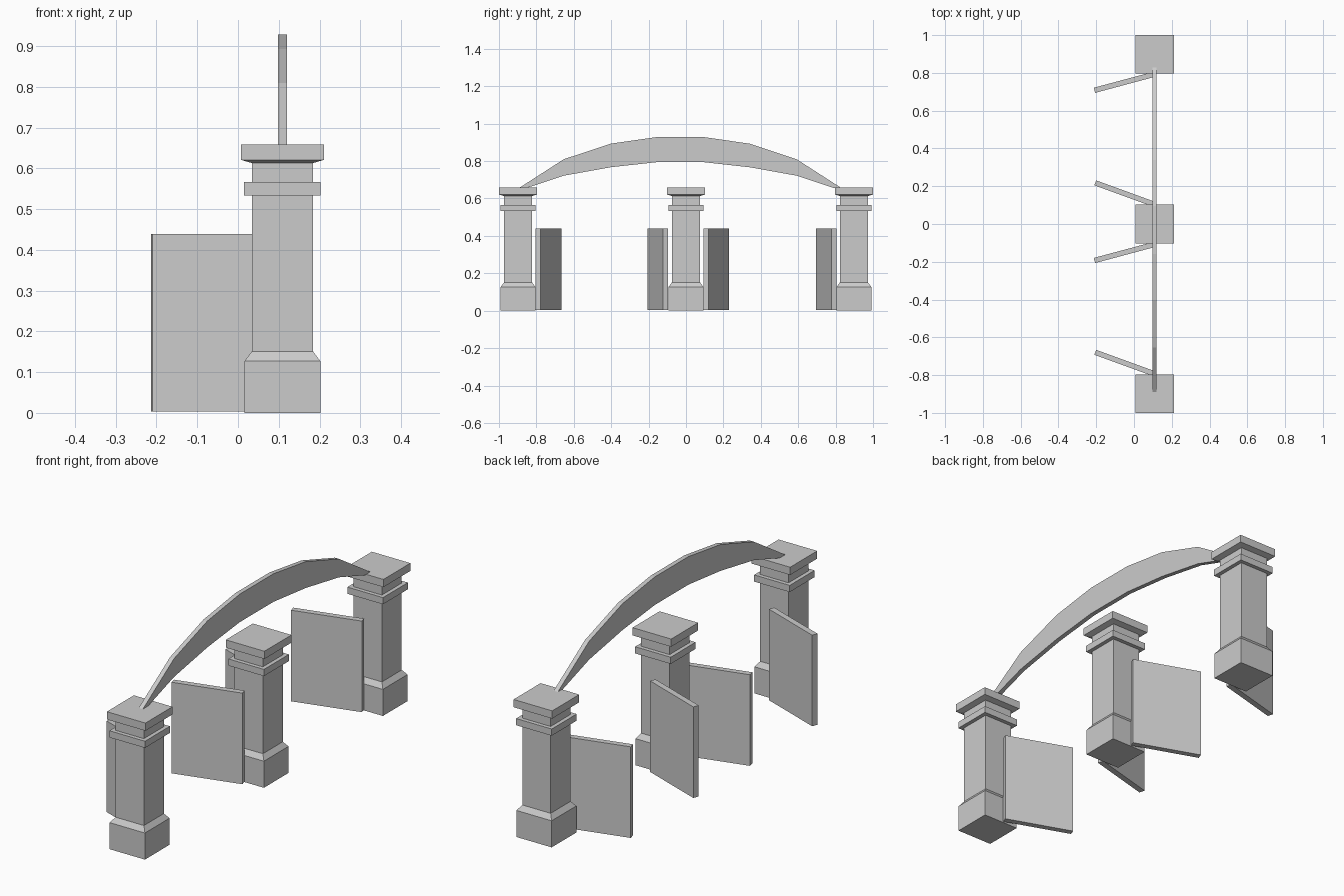
import bpy
import bmesh
from math import radians

if "Cube" in bpy.data.objects:
    bpy.data.objects.remove(bpy.data.objects["Cube"])

CX = 0.109  # centre line of pillars and arch


def finish(name, bm):
    bmesh.ops.recalc_face_normals(bm, faces=bm.faces)
    mesh = bpy.data.meshes.new(name)
    bm.to_mesh(mesh)
    bm.free()
    obj = bpy.data.objects.new(name, mesh)
    bpy.context.collection.objects.link(obj)
    return obj


def square_loft(name, profile, x, y):
    """Stack square sections given as (half width, height)."""
    bm = bmesh.new()
    rings = [[bm.verts.new((x + sx * r, y + sy * r, z))
              for sx, sy in ((-1, -1), (1, -1), (1, 1), (-1, 1))]
             for r, z in profile]
    for a, b in zip(rings, rings[1:]):
        for i in range(4):
            j = (i + 1) % 4
            bm.faces.new((a[i], a[j], b[j], b[i]))
    bm.faces.new(rings[0][::-1])
    bm.faces.new(rings[-1])
    return finish(name, bm)


def gate(name, y, angle):
    bpy.ops.mesh.primitive_cube_add(size=1, location=(-0.052, y, 0.221),
                                    rotation=(0, 0, radians(angle)))
    obj = bpy.context.object
    obj.name = name
    obj.scale = (0.326, 0.028, 0.435)


# Pillars: plinth, chamfer, shaft, collar, neck and flared cap
pillar = [(0.093, 0), (0.093, 0.127), (0.075, 0.151), (0.075, 0.534),
          (0.094, 0.534), (0.094, 0.566), (0.075, 0.566), (0.075, 0.613),
          (0.102, 0.621), (0.102, 0.658)]
for label, y in (("near", -0.898), ("middle", 0), ("far", 0.898)):
    square_loft(label + "_pillar", pillar, CX, y)

# Open gate leaves hung on the pillars
gate("far_gate_right", 0.750, 15)
gate("far_gate_left", 0.162, -20)
gate("near_gate_right", -0.151, 15)
gate("near_gate_left", -0.735, -20)

# Arch: (offset from arch middle, lower height, upper height), tapering to the ends
half = [(0.127, 0.794, 0.928), (0.371, 0.767, 0.893), (0.622, 0.722, 0.810)]
AY = -0.031
stations = [(-d, lo, hi) for d, lo, hi in reversed(half)] + half
lower = [(-0.825, 0.655)] + [(d, lo) for d, lo, hi in stations] + [(0.825, 0.655)]
upper = [(-0.860, 0.657)] + [(d, hi) for d, lo, hi in stations] + [(0.860, 0.657)]
bm = bmesh.new()
sections = []
for (dl, lo), (du, hi) in zip(lower, upper):
    sections.append([bm.verts.new((CX + sx * 0.011, AY + d, z))
                     for sx, d, z in ((-1, dl, lo), (1, dl, lo), (1, du, hi), (-1, du, hi))])
for a, b in zip(sections, sections[1:]):
    for i in range(4):
        j = (i + 1) % 4
        bm.faces.new((a[i], a[j], b[j], b[i]))
bm.faces.new(sections[0])
bm.faces.new(sections[-1])
finish("arch", bm)
